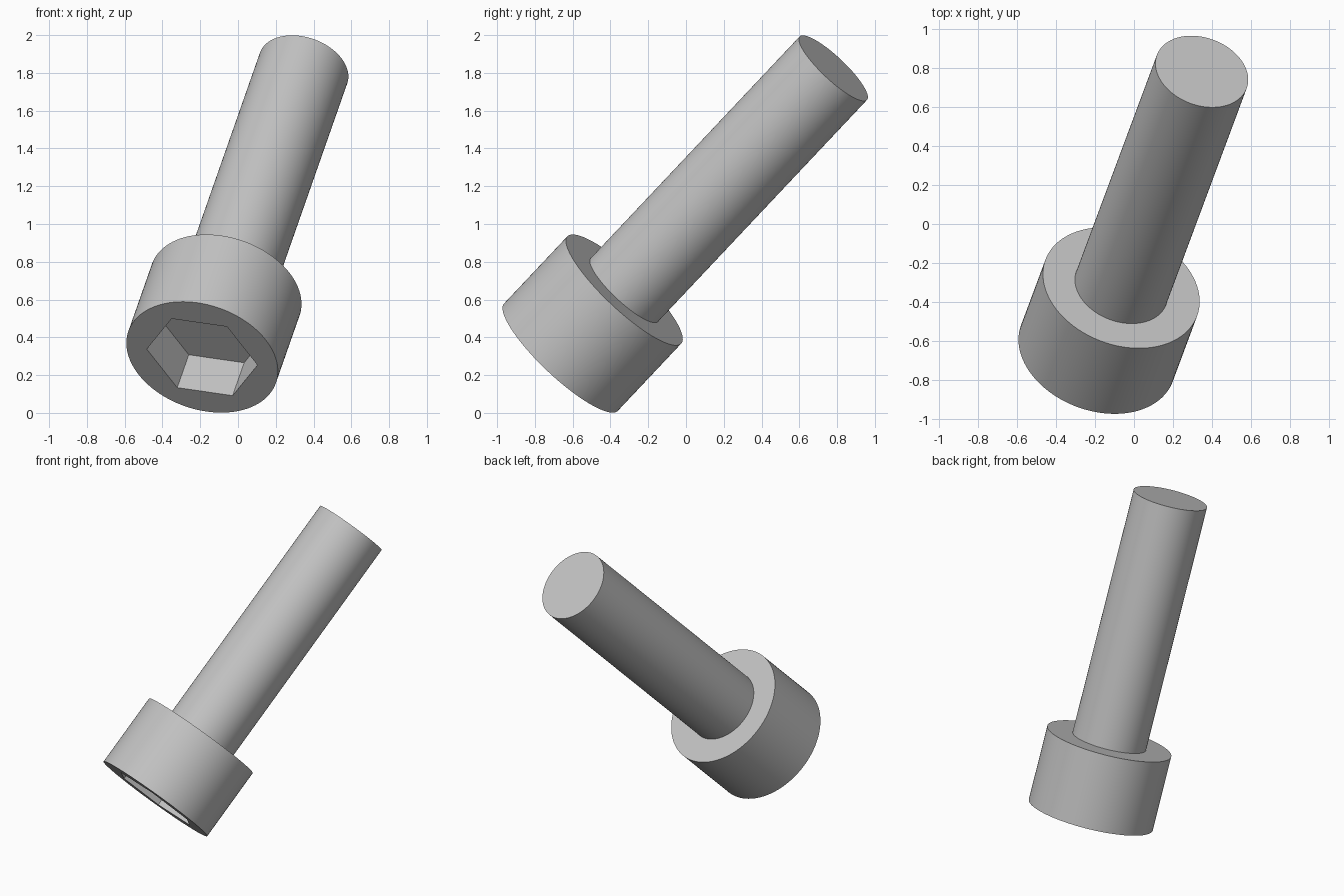
import bpy
from mathutils import Matrix, Vector

cube = bpy.data.objects.get("Cube")
if cube:
    bpy.data.objects.remove(cube, do_unlink=True)

steel = bpy.data.materials.new("grey steel")
steel.use_nodes = True
color = (0.55, 0.55, 0.55, 1)
steel.diffuse_color = color
steel.node_tree.nodes["Principled BSDF"].inputs["Base Color"].default_value = color

# Tilted frame: local z runs along the bolt, local x points at a socket corner
base = Vector((-0.19, -0.662, 0.295))
tip = Vector((0.347, 0.78, 1.825))
axis = (tip - base).normalized()
corner = Vector((0.295, -0.065, -0.043))
x_dir = (corner - axis * corner.dot(axis)).normalized()
y_dir = axis.cross(x_dir)
frame = Matrix((x_dir, y_dir, axis)).transposed().to_4x4()
frame.translation = base

LENGTH = (tip - base).length
HEAD_HEIGHT = 0.505
SOCKET_DEPTH = 0.247


def prism(name, sides, radius, start, end):
    """Capped prism along the bolt axis, with a corner on local x."""
    bpy.ops.mesh.primitive_cylinder_add(vertices=sides, radius=radius, depth=end - start)
    obj = bpy.context.object
    obj.name = obj.data.name = name
    # The primitive starts on +y, so turn it onto +x
    turn = Matrix.Rotation(-1.5707963, 4, "Z")
    obj.data.transform(Matrix.Translation((0, 0, (start + end) / 2)) @ turn)
    obj.data.transform(frame)
    obj.data.materials.append(steel)
    return obj


head = prism("bolt_head", 96, 0.414, 0, HEAD_HEIGHT)
shaft = prism("bolt_shaft", 96, 0.245, HEAD_HEIGHT - 0.05, LENGTH)
cutter = prism("socket_cutter", 6, 0.303, -0.2, SOCKET_DEPTH)
cutter.hide_render = True

# Hexagonal socket sunk into the head
cut = head.modifiers.new("hex_socket", "BOOLEAN")
cut.operation = "DIFFERENCE"
cut.solver = "EXACT"
cut.object = cutter
bpy.context.view_layer.objects.active = head
bpy.ops.object.modifier_apply(modifier=cut.name)
bpy.data.objects.remove(cutter, do_unlink=True)

# Smooth round walls, crisp rims
for obj in (head, shaft):
    bpy.ops.object.select_all(action="DESELECT")
    obj.select_set(True)
    bpy.context.view_layer.objects.active = obj
    bpy.ops.object.shade_smooth_by_angle(angle=0.5)
